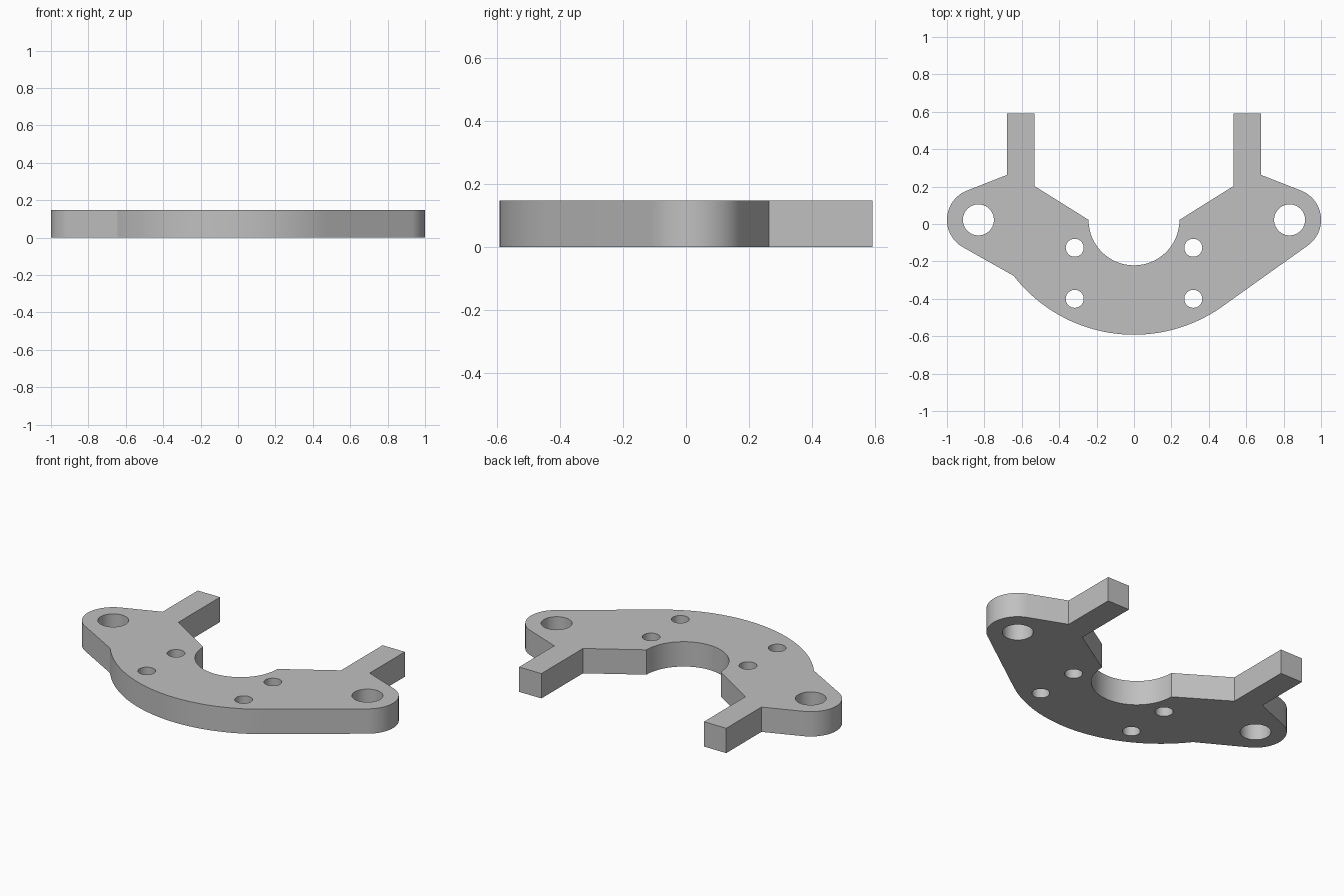
import bpy
import bmesh
from math import sin, cos, acos, asin, atan2, hypot, radians, pi

cube = bpy.data.objects.get("Cube")
if cube:
    bpy.data.objects.remove(cube, do_unlink=True)

THICK = 0.147
EAR_X, EAR_Y, EAR_R = 0.832, 0.022, 0.168
RIM_Y, RIM_R = 0.223, 0.815
BORE_R = 0.243
ARM_IN, ARM_OUT, ARM_END = 0.532, 0.678, 0.592


def arc(cx, cy, r, a0, a1, n):
    return [(cx + r * cos(a0 + (a1 - a0) * i / n),
             cy + r * sin(a0 + (a1 - a0) * i / n)) for i in range(n + 1)]


def circle(cx, cy, r, n=40):
    return arc(cx, cy, r, 0, 2 * pi, n)[:-1]


def ear_tangent(px, py, side):
    """Angle on the +x ear where a line from an outside point touches it."""
    dx, dy = px - EAR_X, py - EAR_Y
    return atan2(dy, dx) + side * acos(EAR_R / hypot(dx, dy))


# Key points on the outline
notch = (0.644, -0.277)
shoulder = (ARM_OUT, 0.263)
top_a = ear_tangent(*shoulder, -1)
notch_a = ear_tangent(*notch, 1)
if notch_a > top_a:
    notch_a -= 2 * pi

# Shared tangent between the rim and the +x ear
gap = hypot(EAR_X, EAR_Y - RIM_Y)
flank_a = atan2(EAR_Y - RIM_Y, EAR_X) - acos((RIM_R - EAR_R) / gap)
notch_rim_a = atan2(notch[1] - RIM_Y, -notch[0])

# Outline, counter-clockwise: rim, left ear, left arm, bore, right arm, right ear
arm = [shoulder, (ARM_OUT, ARM_END), (ARM_IN, ARM_END), (ARM_IN, 0.203)]
right_ear = [(-x, y) for x, y in arc(EAR_X, EAR_Y, EAR_R, top_a, notch_a, 32)]
outline = arc(0, RIM_Y, RIM_R, notch_rim_a, flank_a, 48)
outline += arc(EAR_X, EAR_Y, EAR_R, flank_a, top_a, 32)
outline += arm
outline += arc(0, EAR_Y, BORE_R, 0, -pi, 48)
outline += [(-x, y) for x, y in reversed(arm)]
outline += right_ear

# Mounting holes
loops = [outline]
for s in (-1, 1):
    loops.append(circle(s * EAR_X, EAR_Y, 0.083))
    for y in (-0.127, -0.4):
        loops.append(circle(s * 0.317, y, 0.048))

# Fill the flat profile and extrude it to a plate
bm = bmesh.new()
for pts in loops:
    verts = [bm.verts.new((x, y, 0)) for x, y in pts]
    for a, b in zip(verts, verts[1:] + verts[:1]):
        bm.edges.new((a, b))
bmesh.ops.remove_doubles(bm, verts=bm.verts[:], dist=0.0005)
bmesh.ops.triangle_fill(bm, use_beauty=True, edges=bm.edges[:], normal=(0, 0, 1))
result = bmesh.ops.extrude_face_region(bm, geom=bm.faces[:], use_keep_orig=True)
raised = [g for g in result["geom"] if isinstance(g, bmesh.types.BMVert)]
bmesh.ops.translate(bm, verts=raised, vec=(0, 0, THICK))
bmesh.ops.recalc_face_normals(bm, faces=bm.faces[:])

mesh = bpy.data.meshes.new("bracket_plate")
bm.to_mesh(mesh)
bm.free()
plate = bpy.data.objects.new("bracket_plate", mesh)
bpy.context.collection.objects.link(plate)

# Plain grey finish
grey = bpy.data.materials.new("light_grey")
grey.use_nodes = True
colour = (0.53, 0.53, 0.53, 1)
grey.diffuse_color = colour
grey.node_tree.nodes["Principled BSDF"].inputs["Base Color"].default_value = colour
mesh.materials.append(grey)

bpy.ops.object.select_all(action="DESELECT")
plate.select_set(True)
bpy.context.view_layer.objects.active = plate
bpy.ops.object.shade_smooth_by_angle(angle=radians(20))
